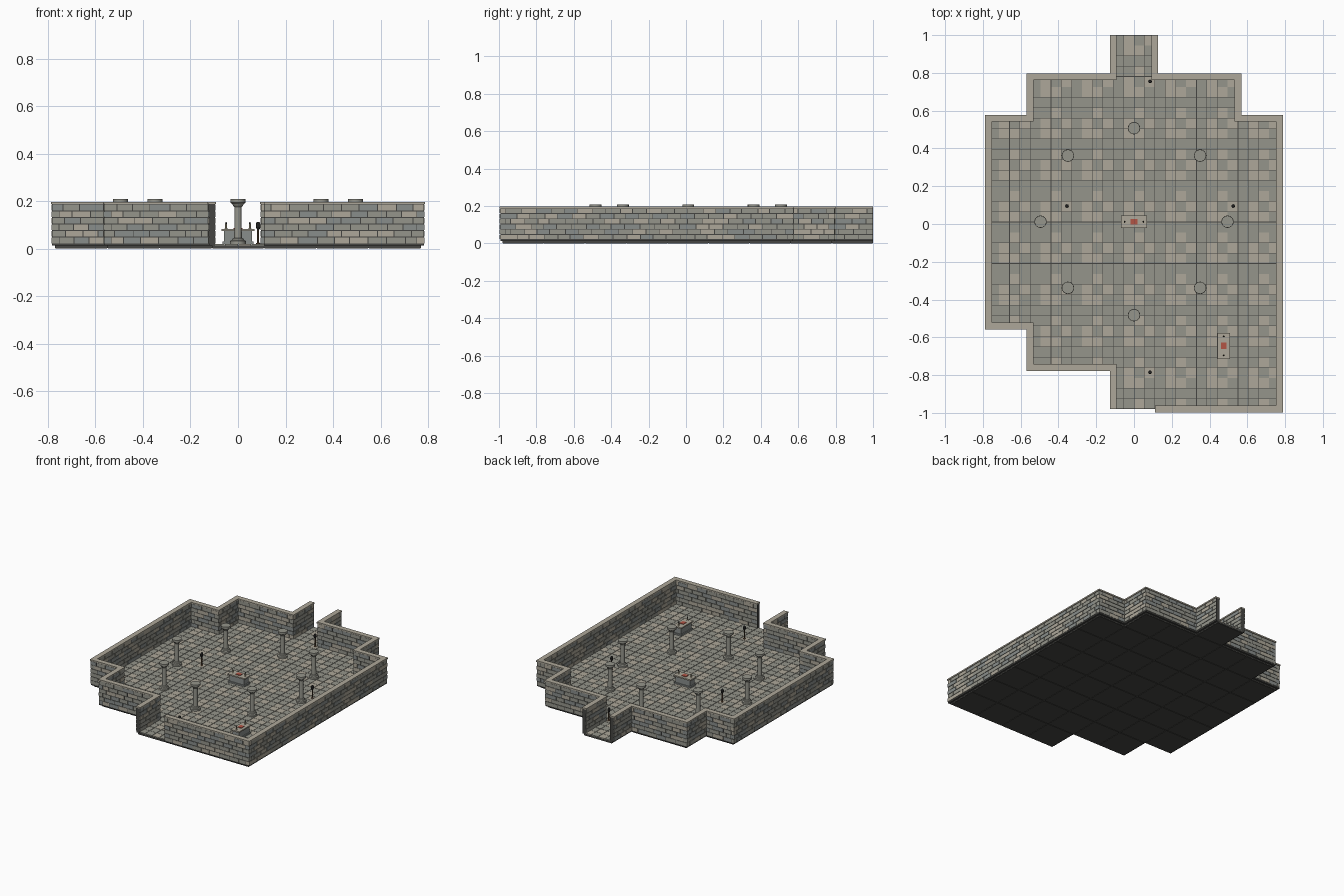
import bpy, bmesh, math, random
from mathutils import Matrix, Vector

if "Cube" in bpy.data.objects:
    bpy.data.objects.remove(bpy.data.objects["Cube"])

random.seed(4)
M = 0.22            # module size of the floor grid
FLOOR = 0.02        # top of the paving
HALF = 0.016        # half wall thickness


def material(name, rgb):
    m = bpy.data.materials.new(name)
    m.diffuse_color = (*rgb, 1)
    m.use_nodes = True
    m.node_tree.nodes["Principled BSDF"].inputs["Base Color"].default_value = m.diffuse_color
    return m


LIGHT = material("light_stone", (0.42, 0.39, 0.32))
GREY = material("grey_stone", (0.30, 0.30, 0.26))
COOL = material("cool_stone", (0.25, 0.27, 0.26))
MORTAR = material("mortar", (0.06, 0.06, 0.055))
IRON = material("iron", (0.03, 0.03, 0.03))
WOOD = material("wood", (0.12, 0.07, 0.04))
RED = material("red_cloth", (0.45, 0.09, 0.06))
WAX = material("wax", (0.5, 0.45, 0.32))


def finish(bm, name, mats):
    bmesh.ops.recalc_face_normals(bm, faces=bm.faces)
    me = bpy.data.meshes.new(name)
    bm.to_mesh(me)
    bm.free()
    for m in mats:
        me.materials.append(m)
    ob = bpy.data.objects.new(name, me)
    bpy.context.collection.objects.link(ob)
    return ob


def box(bm, lo, hi, mat=0):
    lo, hi = Vector(lo), Vector(hi)
    mx = Matrix.Translation((lo + hi) / 2) @ Matrix.Diagonal((*(hi - lo), 1))
    for v in bmesh.ops.create_cube(bm, size=1, matrix=mx)["verts"]:
        for f in v.link_faces:
            f.material_index = mat


def lathe(bm, profile, sides, at=(0, 0, 0), mat=0):
    rings = [[bm.verts.new((at[0] + r * math.cos(2 * math.pi * i / sides),
                            at[1] + r * math.sin(2 * math.pi * i / sides), at[2] + z))
              for i in range(sides)] for r, z in profile]
    faces = [bm.faces.new(rings[0][::-1]), bm.faces.new(rings[-1])]
    for a, b in zip(rings, rings[1:]):
        for i in range(sides):
            j = (i + 1) % sides
            faces.append(bm.faces.new((a[i], a[j], b[j], b[i])))
    for f in faces:
        f.material_index = mat


def strip(name, path, half, z0, z1, mat):
    """Mitred wall band following a right-angled path."""
    pts = [Vector(p) for p in path]
    dirs = [(b - a).normalized() for a, b in zip(pts, pts[1:])]
    normals = [Vector((-d.y, d.x)) for d in dirs]
    bm = bmesh.new()
    rows = []
    for i, p in enumerate(pts):
        n = normals[0] if i == 0 else normals[-1] if i == len(dirs) else normals[i - 1] + normals[i]
        l, r = p + n * half, p - n * half
        rows.append([bm.verts.new((q.x, q.y, z)) for q, z in ((l, z0), (r, z0), (r, z1), (l, z1))])
    for a, b in zip(rows, rows[1:]):
        for i in range(4):
            j = (i + 1) % 4
            bm.faces.new((a[i], a[j], b[j], b[i]))
    bm.faces.new(rows[0])
    bm.faces.new(rows[-1][::-1])
    finish(bm, name, [mat])


def bricks(name, path):
    """Running-bond courses, interlocked at the corners."""
    bm = bmesh.new()
    rows, z0, z1, gap = 6, FLOOR, 0.187, 0.002
    h = (z1 - z0) / rows
    pts = [Vector(p) for p in path]
    for s, (a, b) in enumerate(zip(pts, pts[1:])):
        d = (b - a).normalized()
        n = Vector((-d.y, d.x))
        length = (b - a).length
        for r in range(rows):
            k = HALF if r % 2 == 0 else -HALF
            start = 0 if s == 0 else k
            end = length if s == len(pts) - 2 else length + k
            count = round(length / M) * 3
            step = length / count
            shift = step / 2 if r % 2 else 0
            cuts = [c * step + shift + random.uniform(-.009, .009) for c in range(count + 1)]
            cuts = [start] + [c for c in cuts if start + .02 < c < end - .02] + [end]
            for u, v in zip(cuts, cuts[1:]):
                t = HALF - random.choice((0, 0, 0.001))
                p, q = a + d * (u + gap) - n * t, a + d * (v - gap) + n * t
                box(bm, (min(p.x, q.x), min(p.y, q.y), z0 + r * h + gap),
                    (max(p.x, q.x), max(p.y, q.y), z0 + r * h + h - gap),
                    random.choice((0, 1, 1, 2)))
    finish(bm, name, [LIGHT, GREY, COOL])


# Floor: rows of modules from front to back, as (first column, last column)
spans = [(3, 6), (1, 6)] + [(0, 6)] * 5 + [(1, 5), (3, 3)]
base, paving = bmesh.new(), bmesh.new()
pattern = [random.random() < 0.5 for _ in range(16)]
for row, (c0, c1) in enumerate(spans):
    y = -0.98 + row * M
    box(base, (-0.77 + c0 * M, y, 0.003), (-0.77 + (c1 + 1) * M, y + M, 0.014))
    for c in range(c0, c1 + 1):
        x = -0.77 + c * M
        box(base, (x + .002, y + .002, 0), (x + M - .002, y + M - .002, 0.01))
        t = M / 4
        for i in range(4):
            for j in range(4):
                g0, g1 = (.0025 if i in (0, 2) else .001), (.0025 if j in (0, 2) else .001)
                box(paving, (x + i * t + g0, y + j * t + g1, 0.012),
                    (x + i * t + t - .001, y + j * t + t - .001, FLOOR), int(pattern[i * 4 + j]))
finish(base, "floor_base", [MORTAR])
finish(paving, "floor_tiles", [LIGHT, GREY])

# Walls: mortar core, bricks and coping along each side of the room
paths = {
    "right": [(.11, 1), (.11, .78), (.55, .78), (.55, .56), (.77, .56), (.77, -.98), (.11, -.98)],
    "left": [(-.11, 1), (-.11, .78), (-.55, .78), (-.55, .56), (-.77, .56), (-.77, -.54),
             (-.55, -.54), (-.55, -.76), (-.11, -.76), (-.11, -.98)],
}
for side, path in paths.items():
    strip(side + "_wall_core", path, HALF - .003, 0.012, 0.188, MORTAR)
    bricks(side + "_wall_bricks", path)
    strip(side + "_wall_coping", path, HALF + .002, 0.187, 0.197, LIGHT)

# Ring of eight columns
profile = [(.033, 0), (.033, .012), (.025, .016), (.022, .022), (.016, .025), (.015, .155),
           (.02, .16), (.024, .168), (.032, .173), (.032, .188)]
for k in range(8):
    a = k * math.pi / 4
    bm = bmesh.new()
    lathe(bm, profile, 16, (.495 * math.cos(a), .012 + .495 * math.sin(a), FLOOR))
    ob = finish(bm, f"column_{k + 1}", [GREY])
    ob.data.shade_smooth()
    ob.data.set_sharp_from_angle(angle=math.radians(30))

# Altars: stepped block, slab, red cloth and two candles
for k, (x, y, turn) in enumerate([(0, .012, 0), (.475, -.645, math.pi / 2)]):
    bm = bmesh.new()
    box(bm, (-.066, -.032, 0), (.066, .032, .01), 1)
    box(bm, (-.058, -.026, .01), (.058, .026, .053), 1)
    box(bm, (-.069, -.034, .053), (.069, .034, .062), 0)
    box(bm, (-.018, -.015, .062), (.018, .015, .066), 2)
    for sx in (-.05, .05):
        lathe(bm, [(.006, 0), (.006, .003), (.004, .004), (.004, .022)], 8, (sx, 0, .062), 3)
        lathe(bm, [(.003, 0), (.004, .003), (.001, .008)], 6, (sx, 0, .084), 4)
    ob = finish(bm, f"altar_{k + 1}", [LIGHT, COOL, RED, WAX, IRON])
    ob.location, ob.rotation_euler.z = (x, y, FLOOR), turn

# Standing torches
for k, (x, y) in enumerate([(.085, .755), (-.355, .095), (.525, .095), (.085, -.785)]):
    bm = bmesh.new()
    lathe(bm, [(.009, 0), (.009, .003), (.004, .005), (.004, .065)], 8, (x, y, FLOOR), 0)
    lathe(bm, [(.005, .06), (.010, .07), (.010, .083), (.006, .092)], 8, (x, y, FLOOR), 1)
    finish(bm, f"torch_{k + 1}", [WOOD, IRON])
